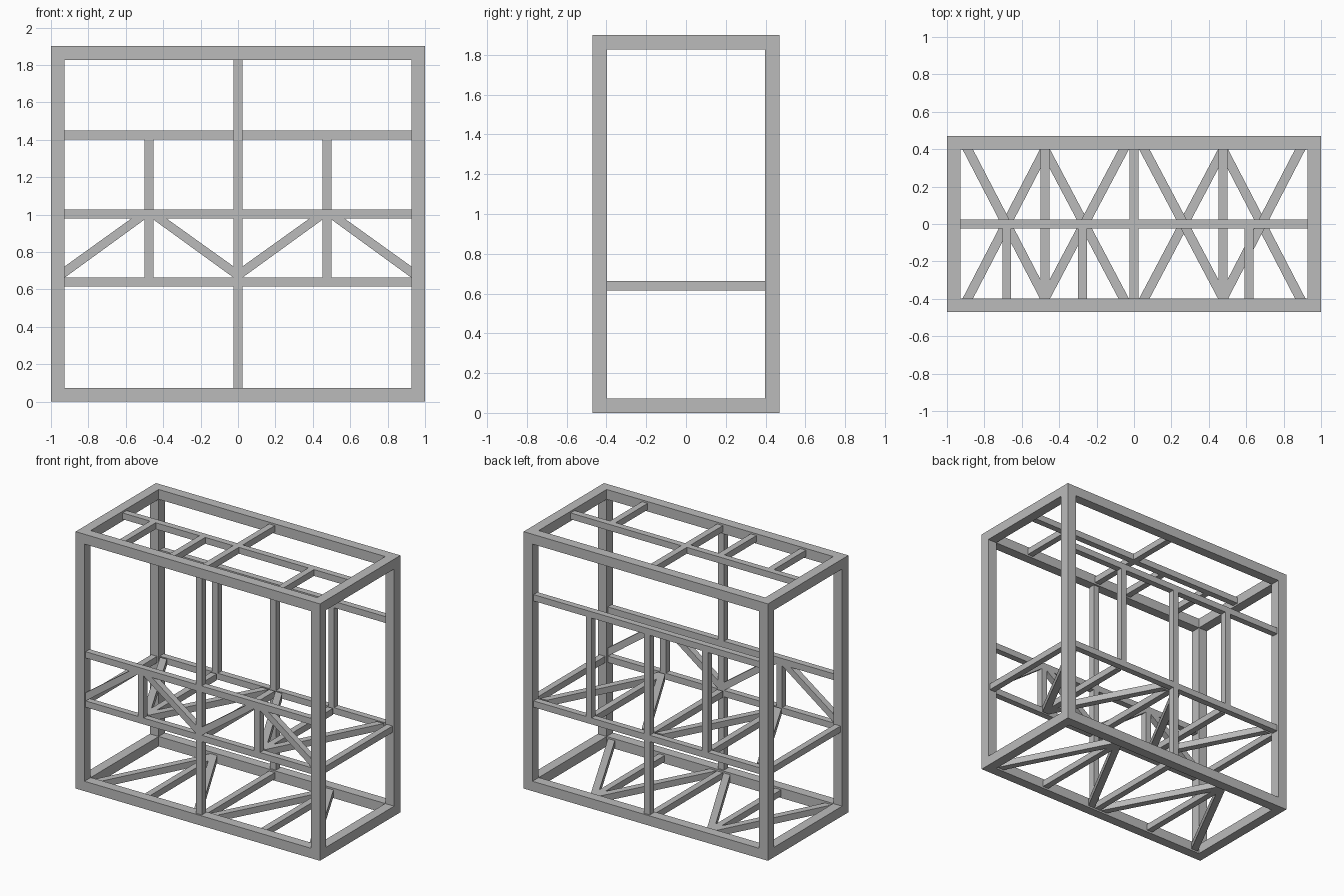
import bpy
import bmesh
from mathutils import Vector

cube = bpy.data.objects.get("Cube")
if cube:
    bpy.data.objects.remove(cube, do_unlink=True)

grey = bpy.data.materials.new("steel_grey")
grey.use_nodes = True
GREY = (0.5, 0.5, 0.5, 1.0)
grey.diffuse_color = GREY
grey.node_tree.nodes["Principled BSDF"].inputs["Base Color"].default_value = GREY

# Overall half sizes, height, frame tube and thin brace thickness
HX, HY, H = 1.0, 0.47, 1.9
T, B = 0.073, 0.047
CX, CY = HX - T / 2, HY - T / 2      # frame tube centre lines
IX, IY = HX - T, HY - T              # inside faces of the frame
LOW, HIGH = T / 2, H - T / 2
SHELF, FRONT_RAIL, BACK_RAIL = 0.639, 1.003, 1.425
BAY = 0.476


def prism(name, outline, push):
    """Extrude a flat outline of 3D points along push."""
    bm = bmesh.new()
    face = bm.faces.new([bm.verts.new(p) for p in outline])
    extruded = bmesh.ops.extrude_face_region(bm, geom=[face])["geom"]
    bmesh.ops.translate(bm, vec=Vector(push),
                        verts=[v for v in extruded if isinstance(v, bmesh.types.BMVert)])
    bmesh.ops.recalc_face_normals(bm, faces=bm.faces)
    mesh = bpy.data.meshes.new(name)
    bm.to_mesh(mesh)
    bm.free()
    mesh.materials.append(grey)
    obj = bpy.data.objects.new(name, mesh)
    bpy.context.collection.objects.link(obj)
    return obj


def box(name, x, y, z):
    """Box from a (low, high) pair on each axis."""
    return prism(name, [(x[0], y[0], z[0]), (x[1], y[0], z[0]),
                        (x[1], y[1], z[0]), (x[0], y[1], z[0])], (0, 0, z[1] - z[0]))


def span(centre, size=B):
    return (centre - size / 2, centre + size / 2)


# Outer frame
for side, sx in (("right", -1), ("left", 1)):
    for end, sy in (("front", -1), ("back", 1)):
        box(f"{end}_{side}_corner_post", span(sx * CX, T), span(sy * CY, T), (0, H))
    for level, z in (("bottom", LOW), ("top", HIGH)):
        box(f"{side}_{level}_frame", span(sx * CX, T), (-IY, IY), span(z, T))
    box(f"{side}_shelf_rail", span(sx * CX), (-IY, IY), span(SHELF))
for end, sy in (("front", -1), ("back", 1)):
    for level, z in (("bottom", LOW), ("top", HIGH)):
        box(f"{end}_{level}_frame", (-IX, IX), span(sy * CY, T), span(z, T))
    box(f"{end}_shelf_rail", (-IX, IX), span(sy * CY), span(SHELF))

# Front and back wall rails and posts
box("front_upper_rail", (-IX, IX), span(-CY), span(FRONT_RAIL))
box("back_upper_rail", (-IX, IX), span(CY), span(BACK_RAIL))
box("front_centre_post", span(0), span(-CY), (T, H - T))
box("back_centre_post", span(0), span(CY), (T, BACK_RAIL))
for side, s in (("right", -1), ("left", 1)):
    box(f"back_{side}_stud", span(s * BAY), span(CY), (SHELF, BACK_RAIL))
    box(f"front_{side}_stud", span(s * BAY), span(-CY), (SHELF, FRONT_RAIL))

# Front truss braces, leaning from each stud top to the feet of its bay
FOOT, CROWN = SHELF + B / 2, FRONT_RAIL - B / 2
for side, s in (("right", -1), ("left", 1)):
    for place, foot_x, lean in (("outer", IX, 1), ("inner", B / 2, -1)):
        points = [(foot_x, FOOT), (foot_x, FOOT + 0.06),
                  (BAY + lean * 0.093, CROWN), (BAY + lean * 0.015, CROWN)]
        prism(f"front_{side}_{place}_brace",
              [(s * x, -CY - B / 2, z) for x, z in points], (0, B, 0))

# Floor and shelf: three joists and zigzag braces, the apex alternating by level
for level, z, apex in (("floor", LOW, 1), ("shelf", SHELF, -1)):
    for place, x in (("right", -BAY), ("centre", 0), ("left", BAY)):
        box(f"{level}_{place}_joist", span(x), (-IY, IY), span(z))
    for side, s in (("right", -1), ("left", 1)):
        for place, far in (("outer", 0.888), ("inner", 0.056)):
            w = 0.028
            ends = [(far - w, -apex), (far + w, -apex), (BAY + w, apex), (BAY - w, apex)]
            prism(f"{level}_{side}_{place}_brace",
                  [(s * x, e * IY, z - B / 2) for x, e in ends], (0, 0, B))

# Roof: lengthwise beam, full cross beam and short front joists
box("roof_middle_beam", (-IX, IX), span(0), span(HIGH))
box("roof_cross_beam", span(0), (-IY, IY), span(HIGH))
for i, x in enumerate((-0.68, -0.275, 0.615)):
    box(f"roof_short_joist_{i + 1}", span(x), (-IY, 0), span(HIGH))
